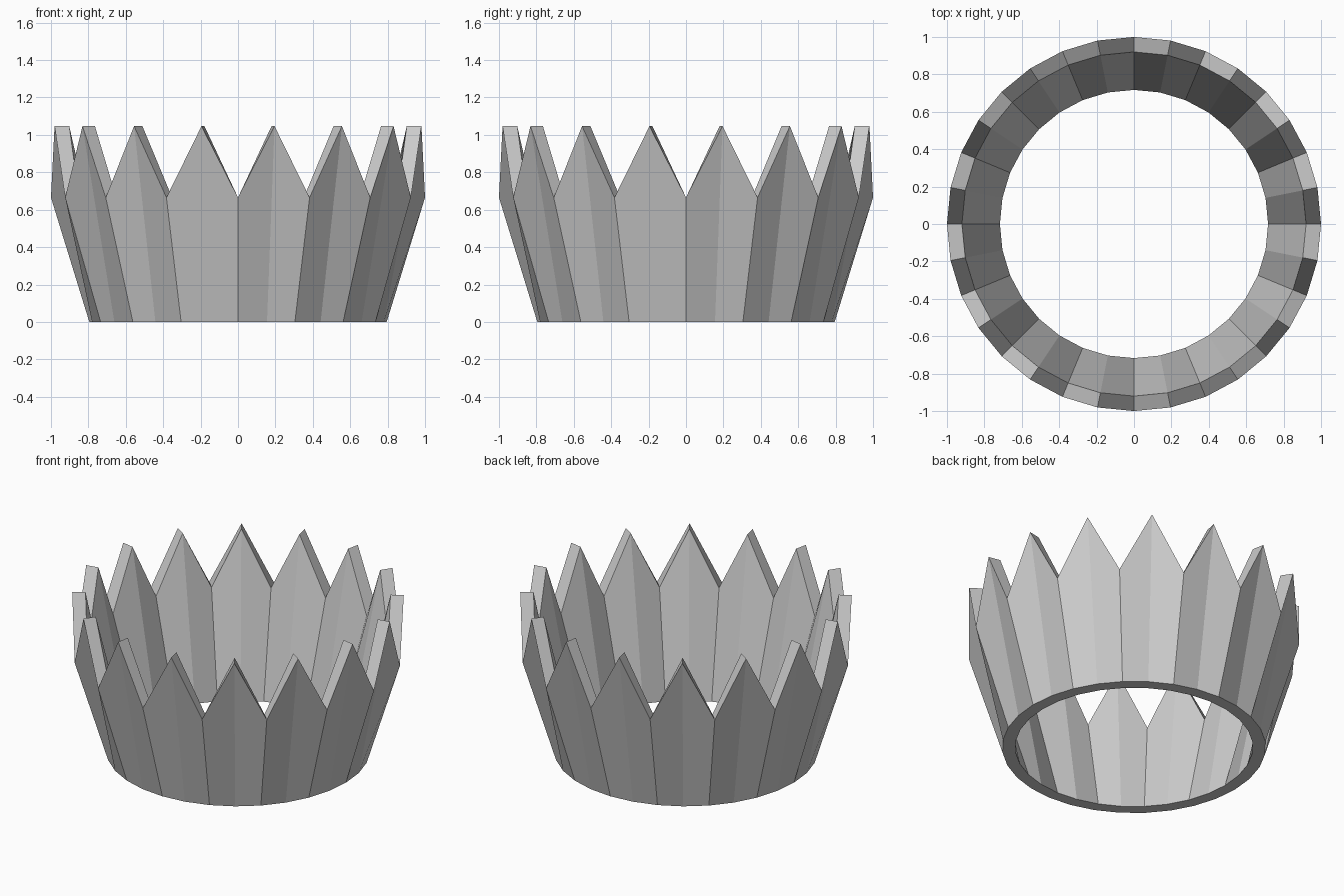
import bpy, bmesh
from math import sin, cos, pi

if "Cube" in bpy.data.objects:
    bpy.data.objects.remove(bpy.data.objects["Cube"])

POINTS = 16
N = POINTS * 2
R_OUT_LOW, R_OUT_TOP = 0.795, 1.0
R_IN_LOW, R_IN_TOP = 0.717, 0.92
Z_VALLEY, Z_TIP = 0.665, 1.047

bm = bmesh.new()


def ring(radius, heights):
    return [bm.verts.new((radius * cos(2 * pi * i / N),
                          radius * sin(2 * pi * i / N),
                          heights[i % 2])) for i in range(N)]


# Closed cross-section: outer wall, zigzag rim, inner wall, base rim
rings = [ring(R_OUT_LOW, (0, 0)), ring(R_OUT_TOP, (Z_VALLEY, Z_TIP)),
         ring(R_IN_TOP, (Z_VALLEY, Z_TIP)), ring(R_IN_LOW, (0, 0))]
for k in range(4):
    a, b = rings[k], rings[(k + 1) % 4]
    for i in range(N):
        j = (i + 1) % N
        bm.faces.new((a[i], a[j], b[j], b[i]))
bmesh.ops.recalc_face_normals(bm, faces=bm.faces)

mesh = bpy.data.meshes.new("crown_band")
bm.to_mesh(mesh)
bm.free()
crown = bpy.data.objects.new("crown_band", mesh)
bpy.context.collection.objects.link(crown)
